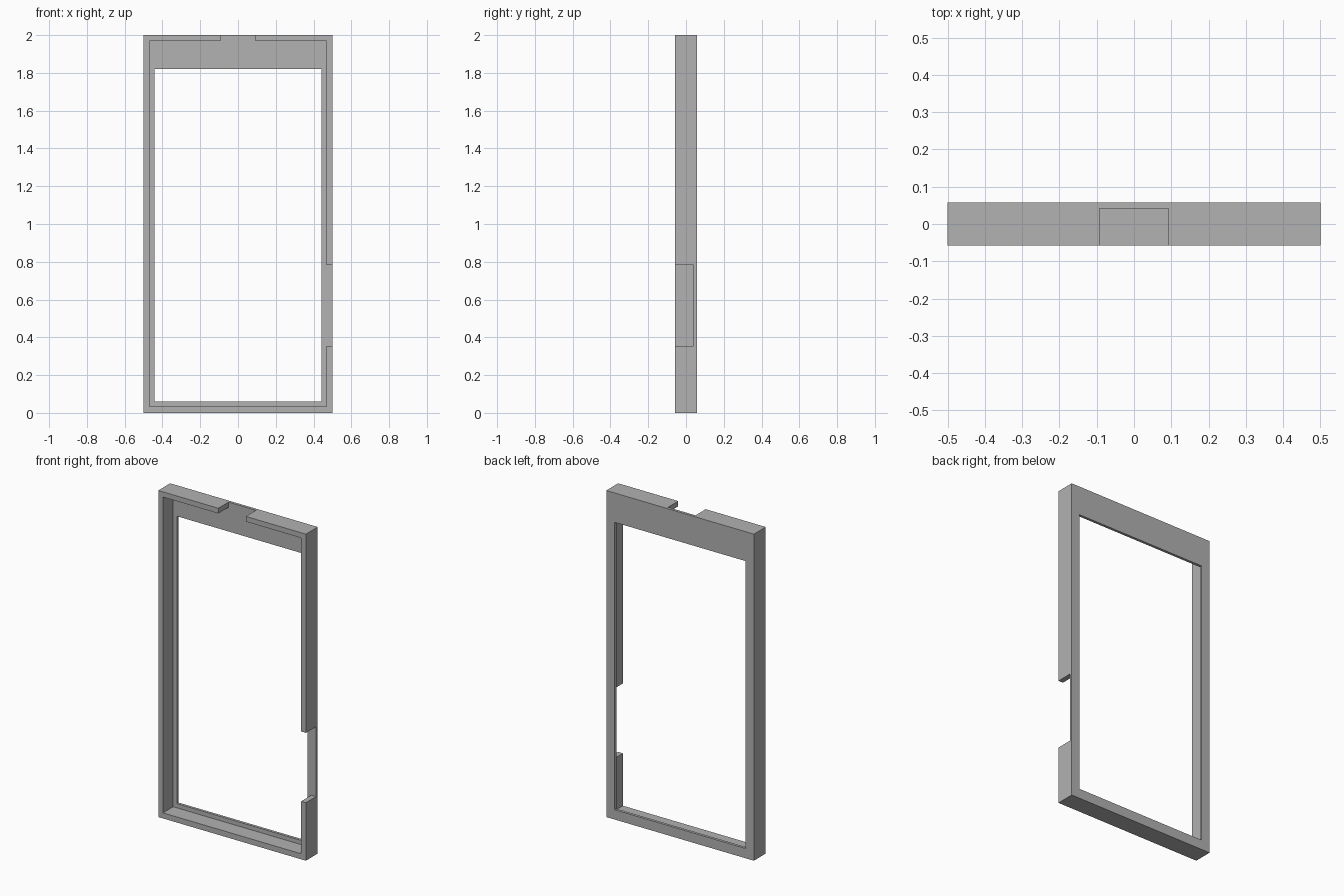
import bpy
import bmesh
from mathutils import Matrix, Vector

cube = bpy.data.objects.get("Cube")
if cube:
    bpy.data.objects.remove(cube, do_unlink=True)

grey = bpy.data.materials.new("grey")
grey.use_nodes = True
grey.diffuse_color = (0.445, 0.445, 0.445, 1)
grey.node_tree.nodes["Principled BSDF"].inputs["Base Color"].default_value = grey.diffuse_color

HALF_DEPTH = 0.0575
PLATE_FRONT = 0.041     # front surface of the thin back plate
OUT = 0.2               # cutter overshoot


def box(name, x, y, z):
    """Box object spanning the given (min, max) ranges."""
    low, high = (Vector(c) for c in zip(x, y, z))
    bm = bmesh.new()
    bmesh.ops.create_cube(bm, size=1, matrix=Matrix.Translation((low + high) / 2)
                          @ Matrix.Diagonal((high - low).to_4d()))
    mesh = bpy.data.meshes.new(name)
    bm.to_mesh(mesh)
    bm.free()
    mesh.materials.append(grey)
    obj = bpy.data.objects.new(name, mesh)
    bpy.context.collection.objects.link(obj)
    return obj


def cut(target, cutter):
    """Subtract the cutter, apply the result and remove the cutter."""
    cutter.hide_render = True
    mod = target.modifiers.new("cut", 'BOOLEAN')
    mod.operation = 'DIFFERENCE'
    mod.solver = 'EXACT'
    mod.object = cutter
    bpy.context.view_layer.objects.active = target
    bpy.ops.object.modifier_apply(modifier=mod.name)
    bpy.data.objects.remove(cutter, do_unlink=True)


# Solid outer body
frame = box("frame", (-0.5, 0.5), (-HALF_DEPTH, HALF_DEPTH), (0, 2))

# Shallow tray, open to the front, and the notches through its rim
tray_depth = (-OUT, PLATE_FRONT)
cut(frame, box("tray_cutter", (-0.468, 0.468), tray_depth, (0.034, 1.968)))
cut(frame, box("top_notch_cutter", (-0.093, 0.093), tray_depth, (1.9, 2 + OUT)))
cut(frame, box("side_notch_cutter", (0.45, 0.5 + OUT), tray_depth, (0.355, 0.783)))

# Large window through the back plate
cut(frame, box("window_cutter", (-0.443, 0.443), (-OUT, OUT), (0.06, 1.82)))
